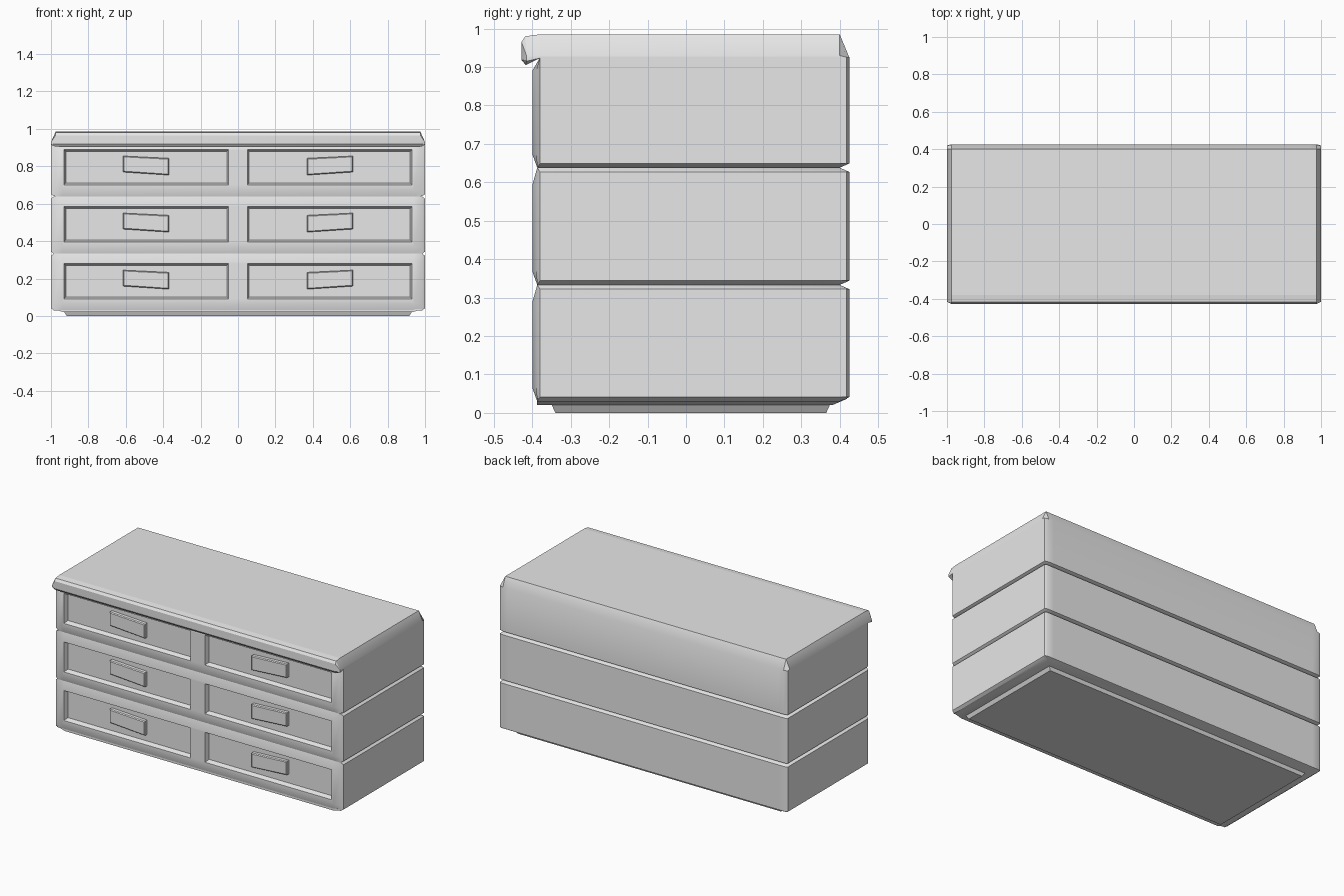
import bpy, bmesh, math

cube = bpy.data.objects.get("Cube")
if cube:
    bpy.data.objects.remove(cube, do_unlink=True)

GREY = (0.8, 0.8, 0.8, 1)
grey = bpy.data.materials.new("plain grey")
grey.use_nodes = True
grey.diffuse_color = GREY
grey.node_tree.nodes["Principled BSDF"].inputs["Base Color"].default_value = GREY


def select_only(obj):
    bpy.ops.object.select_all(action="DESELECT")
    obj.select_set(True)
    bpy.context.view_layer.objects.active = obj


def loft(name, rings):
    """Skin a series of closed rings and cap both ends."""
    bm = bmesh.new()
    loops = [[bm.verts.new(p) for p in ring] for ring in rings]
    n = len(loops[0])
    for a, b in zip(loops, loops[1:]):
        for i in range(n):
            j = (i + 1) % n
            bm.faces.new((a[i], a[j], b[j], b[i]))
    bm.faces.new(loops[0])
    bm.faces.new(loops[-1])
    bmesh.ops.remove_doubles(bm, verts=bm.verts, dist=0.0001)
    bmesh.ops.recalc_face_normals(bm, faces=bm.faces)
    mesh = bpy.data.meshes.new(name)
    bm.to_mesh(mesh)
    bm.free()
    mesh.materials.append(grey)
    obj = bpy.data.objects.new(name, mesh)
    bpy.context.collection.objects.link(obj)
    return obj


def clamp(v, low, high):
    return max(low, min(high, v))


def tapered_bar(name, profile, stations):
    """Run a (y, z) profile along x, pulled in towards both ends."""
    rings = []
    for side in (-1, 1):
        for x, y0, y1, z0, z1 in stations[::-1] if side < 0 else stations:
            rings.append([(side * x, clamp(y, y0, y1), clamp(z, z0, z1)) for y, z in profile])
    return loft(name, rings)


def rect_z(x, y0, y1, z):
    return [(-x, y0, z), (x, y0, z), (x, y1, z), (-x, y1, z)]


def rect_y(x0, x1, z0, z1, y, grow=0):
    return [(x0 - grow, y, z0 - grow), (x1 + grow, y, z0 - grow),
            (x1 + grow, y, z1 + grow), (x0 - grow, y, z1 + grow)]


def cut_recess(body, x0, x1, z0, z1):
    cutter = loft("recess_cutter", [rect_y(x0, x1, z0, z1, -0.428, 0.01),
                                    rect_y(x0, x1, z0, z1, -0.372, -0.01)])
    cutter.hide_render = True
    mod = body.modifiers.new("recess", "BOOLEAN")
    mod.operation = "DIFFERENCE"
    mod.solver = "EXACT"
    mod.object = cutter
    select_only(body)
    bpy.ops.object.modifier_apply(modifier=mod.name)
    bpy.data.objects.remove(cutter, do_unlink=True)


def add_handle(name, side, z):
    rings = []
    for y, g in ((-0.365, 0), (-0.392, 0), (-0.397, -0.005)):
        rings.append([(side * (0.37 - g), y, z - 0.052 - g), (side * (0.615 + g), y, z - 0.036 - g),
                      (side * (0.615 + g), y, z + 0.05 + g), (side * (0.37 - g), y, z + 0.038 + g)])
    loft(name, rings)


# Drawer tiers: bottom height, top height, drawer centre
tiers = {"lower": (0.03, 0.333, 0.185), "middle": (0.333, 0.638, 0.49), "upper": (0.638, 0.985, 0.795)}
for label, (low, high, mid) in tiers.items():
    is_top = label == "upper"
    profile = [(-0.387, low), (-0.40, low + 0.035)]
    if is_top:
        profile += [(-0.40, 0.89), (-0.38, 0.925), (-0.38, high), (0.40, high), (0.425, 0.925)]
    else:
        profile += [(-0.40, high - 0.045), (-0.387, high), (0.40, high), (0.425, high - 0.011)]
    profile += [(0.425, low + 0.011), (0.40, low)]
    end_high = 0.93 if is_top else high - 0.011
    stations = [(0.94, -0.40, 0.425, low, high),
                (0.975 if is_top else 0.985, -0.39, 0.425, low, high),
                (1.0, -0.38, 0.418, low + 0.011, end_high)]
    body = tapered_bar(label + "_drawer_case", profile, stations)
    for side, word in ((-1, "right"), (1, "left")):
        x0, x1 = sorted((side * 0.05, side * 0.93))
        cut_recess(body, x0, x1, mid - 0.094, mid + 0.094)
        add_handle(f"{label}_{word}_handle", side, mid + 0.01)

# Overhanging front edge of the top
tapered_bar("top_front_lip",
            [(-0.38, 0.985), (-0.418, 0.98), (-0.428, 0.965), (-0.428, 0.918), (-0.417, 0.905), (-0.38, 0.923)],
            [(0.975, -0.428, -0.38, 0.90, 0.985), (1.0, -0.415, -0.38, 0.915, 0.93)])

# Sloped underside and plinth
loft("sloped_underside", [rect_z(0.93, -0.388, 0.38, 0.02), rect_z(0.995, -0.388, 0.422, 0.038)])
loft("plinth", [rect_z(0.915, -0.34, 0.365, 0), rect_z(0.93, -0.35, 0.375, 0.022)])

# Soft shading with sharp corners kept
for obj in list(bpy.context.collection.objects):
    if obj.type == "MESH" and grey.name in obj.data.materials:
        select_only(obj)
        bpy.ops.object.shade_smooth_by_angle(angle=math.radians(30))
